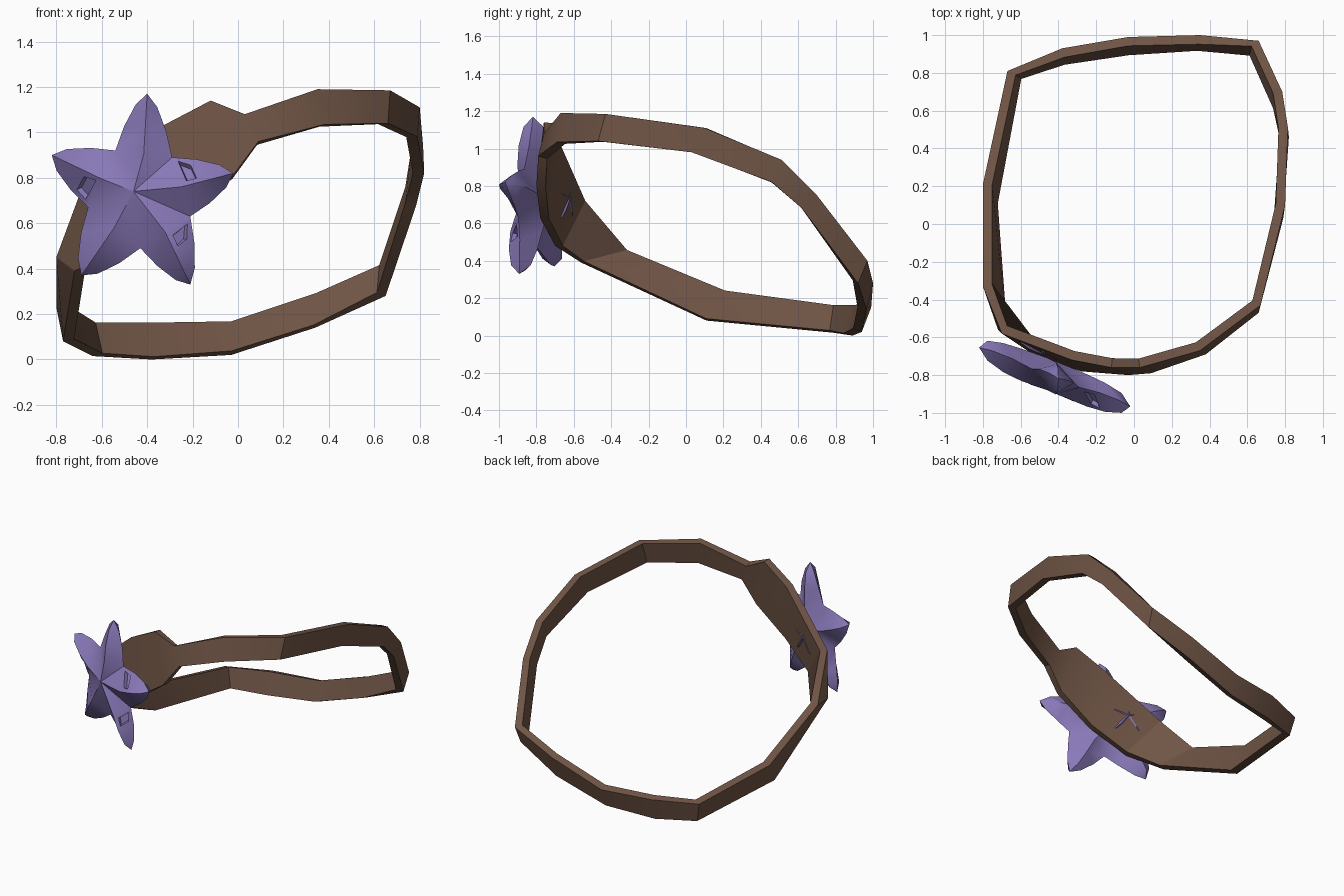
import bpy, bmesh, math
from mathutils import Vector

if "Cube" in bpy.data.objects:
    bpy.data.objects.remove(bpy.data.objects["Cube"])


def material(name, rgb):
    m = bpy.data.materials.new(name)
    m.diffuse_color = (*rgb, 1)
    m.use_nodes = True
    m.node_tree.nodes["Principled BSDF"].inputs["Base Color"].default_value = m.diffuse_color
    return m


BROWN = material("brown leather", (0.16, 0.09, 0.06))
PURPLE = material("starfish purple", (0.25, 0.19, 0.48))


def finish(name, bm, mat, angle):
    bmesh.ops.recalc_face_normals(bm, faces=bm.faces)
    me = bpy.data.meshes.new(name)
    bm.to_mesh(me)
    bm.free()
    me.materials.append(mat)
    ob = bpy.data.objects.new(name, me)
    bpy.context.collection.objects.link(ob)
    bpy.ops.object.select_all(action='DESELECT')
    ob.select_set(True)
    bpy.context.view_layer.objects.active = ob
    bpy.ops.object.shade_smooth_by_angle(angle=math.radians(angle))
    return ob


# Belt: outer top edge and outer bottom edge at each bend, right round the loop
STATIONS = [
    ((0.66, 0.97, 0.40), (0.65, 0.92, 0.28)),
    ((0.785, 0.70, 0.75), (0.785, 0.62, 0.68)),
    ((0.815, 0.51, 0.94), (0.82, 0.46, 0.82)),
    ((0.80, 0.10, 1.11), (0.79, 0.03, 0.98)),
    ((0.67, -0.43, 1.185), (0.66, -0.47, 1.04)),
    ((0.35, -0.67, 1.19), (0.38, -0.69, 1.035)),
    ((0.03, -0.76, 1.08), (0.09, -0.79, 0.96)),
    ((-0.12, -0.76, 1.14), (-0.03, -0.80, 0.80)),
    ((-0.33, -0.72, 1.03), (-0.28, -0.78, 0.63)),
    ((-0.70, -0.58, 0.72), (-0.52, -0.70, 0.48)),
    ((-0.80, -0.33, 0.45), (-0.72, -0.56, 0.39)),
    ((-0.80, 0.21, 0.23), (-0.77, 0.11, 0.08)),
    ((-0.67, 0.81, 0.15), (-0.64, 0.79, 0.015)),
    ((-0.38, 0.93, 0.15), (-0.38, 0.89, 0.0)),
    ((-0.03, 0.99, 0.15), (-0.03, 0.94, 0.02)),
    ((0.35, 1.00, 0.28), (0.34, 0.965, 0.14)),
]
THICK = 0.05
tops = [Vector(t) for t, b in STATIONS]
bots = [Vector(b) for t, b in STATIONS]
mids = [(t + b) / 2 for t, b in zip(tops, bots)]
n = len(mids)
bm = bmesh.new()
rings = []
for i in range(n):
    tangent = mids[(i + 1) % n] - mids[i - 1]
    inward = tangent.cross(tops[i] - bots[i]).normalized()
    if inward.x * mids[i].x + inward.y * mids[i].y > 0:
        inward.negate()
    pts = (tops[i], bots[i], bots[i] + inward * THICK, tops[i] + inward * THICK)
    rings.append([bm.verts.new(p) for p in pts])
for i in range(n):
    a, b = rings[i], rings[(i + 1) % n]
    for k in range(4):
        bm.faces.new((a[k], a[(k + 1) % 4], b[(k + 1) % 4], b[k]))
finish("belt", bm, BROWN, 25)


# Star: tips and notches are (x, z) on a slanted plane; depth pushes forward
def on_plane(p, depth, back=0.0):
    return Vector((p[0], -0.80 - 0.39 * (p[0] + 0.42) + back - depth, p[1]))


def star(name, centre, tips, notches, height, pits=(), back=0.0):
    bm = bmesh.new()

    def vert(p, d):
        return bm.verts.new(on_plane(p, d, back))

    c = Vector(centre)
    front, rear = vert(c, height), vert(c, -height * 0.8)
    notch = [vert(p, height * 0.15) for p in notches]
    pit_faces = []
    for i, tip in enumerate(tips):
        tip = Vector(tip)
        l, r = Vector(notches[i - 1]), Vector(notches[i])
        mid, side = (l + r) / 2, (l - r) / 2
        ring = [notch[i - 1], vert(mid, height * 1.05), notch[i], vert(mid, -height * 0.75)]
        # centre fans, front and rear
        for mid_vert, hub in ((ring[1], front), (ring[3], rear)):
            bm.faces.new((hub, notch[i - 1], mid_vert))
            bm.faces.new((hub, mid_vert, notch[i]))
        # tapering arm
        for t, w, h in ((0.42, 0.74, 0.95), (0.8, 0.38, 0.65)):
            q = mid.lerp(tip, t)
            new = [vert(q + side * w, 0), vert(q, height * h),
                   vert(q - side * w, 0), vert(q, -height * h * 0.7)]
            for k in range(4):
                f = bm.faces.new((ring[k], ring[(k + 1) % 4], new[(k + 1) % 4], new[k]))
                if t < 0.5 and (i, k) in pits:
                    pit_faces.append(f)
            ring = new
        end = vert(tip, 0.01)
        for k in range(4):
            bm.faces.new((ring[k], ring[(k + 1) % 4], end))
    bmesh.ops.recalc_face_normals(bm, faces=bm.faces)
    # small sunken pits on the arms
    if pit_faces:
        bmesh.ops.inset_individual(bm, faces=pit_faces, thickness=0.038, depth=0)
        bmesh.ops.inset_individual(bm, faces=pit_faces, thickness=0.006, depth=-0.025)
    finish(name, bm, PURPLE, 50)


star("starfish", (-0.46, 0.74),
     [(-0.40, 1.17), (-0.02, 0.82), (-0.21, 0.33), (-0.69, 0.37), (-0.82, 0.90)],
     [(-0.29, 0.89), (-0.21, 0.63), (-0.43, 0.49), (-0.66, 0.67), (-0.54, 0.92)],
     0.095, pits=((1, 0), (2, 0), (4, 0)))


# Small star-shaped clasp showing on the inside of the belt
def spoke(r, a):
    a = math.radians(a)
    return (-0.48 + r * math.sin(a), 0.73 + r * math.cos(a))


star("inner_clasp", (-0.48, 0.73),
     [spoke(0.14, 72 * i) for i in range(5)],
     [spoke(0.055, 72 * i + 36) for i in range(5)],
     0.04, back=0.125)
